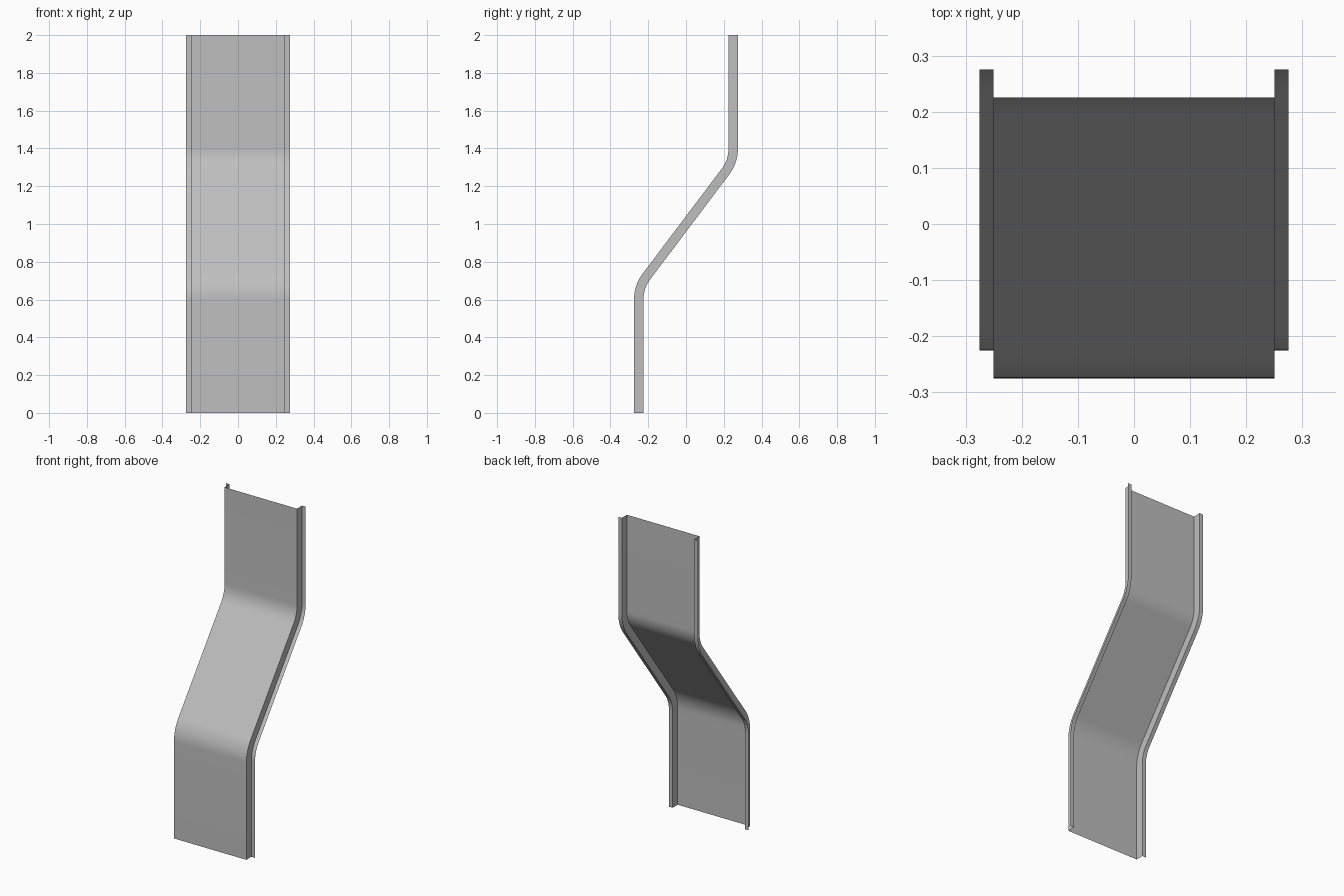
import bpy, bmesh, math

cube = bpy.data.objects.get("Cube")
if cube:
    bpy.data.objects.remove(cube)

# Galvanised grey sheet
steel = bpy.data.materials.new("grey steel")
steel.use_nodes = True
grey = (0.52, 0.52, 0.52, 1)
steel.diffuse_color = grey
steel.node_tree.nodes["Principled BSDF"].inputs["Base Color"].default_value = grey

WIDTH, LIP, DEPTH = 0.25, 0.275, 0.05
OFFSET, ANGLE, RADIUS, STEPS = 0.25, math.radians(37), 0.2, 10
bend_start = 1 - OFFSET / math.tan(ANGLE) - RADIUS * math.tan(ANGLE / 2)


def side_line(shift):
    """Offset S-curve running parallel to the centre line of the sheet."""
    points = [(-OFFSET + shift, 0)]
    for i in range(STEPS + 1):
        a = ANGLE * i / STEPS
        r = RADIUS - shift
        points.append((-OFFSET + RADIUS - r * math.cos(a), bend_start + r * math.sin(a)))
    # Upper bend turns the other way
    for i in range(STEPS, -1, -1):
        a = ANGLE * i / STEPS
        r = RADIUS + shift
        points.append((OFFSET - RADIUS + r * math.cos(a), 2 - bend_start - r * math.sin(a)))
    points.append((OFFSET + shift, 2))
    return points


# Hat section: outward lips at the back, walls, and a wide front web
section = [(-LIP, DEPTH / 2), (-WIDTH, DEPTH / 2), (-WIDTH, -DEPTH / 2),
           (WIDTH, -DEPTH / 2), (WIDTH, DEPTH / 2), (LIP, DEPTH / 2)]

bm = bmesh.new()
rails = [[bm.verts.new((x, y, z)) for y, z in side_line(shift)] for x, shift in section]
for a, b in zip(rails, rails[1:]):
    for i in range(len(a) - 1):
        bm.faces.new((a[i], b[i], b[i + 1], a[i + 1]))

mesh = bpy.data.meshes.new("offset_channel")
bm.to_mesh(mesh)
bm.free()
mesh.materials.append(steel)
channel = bpy.data.objects.new("offset_channel", mesh)
bpy.context.collection.objects.link(channel)

# Smooth bends, crisp folds
bpy.context.view_layer.objects.active = channel
channel.select_set(True)
bpy.ops.object.shade_smooth_by_angle(angle=math.radians(30))
